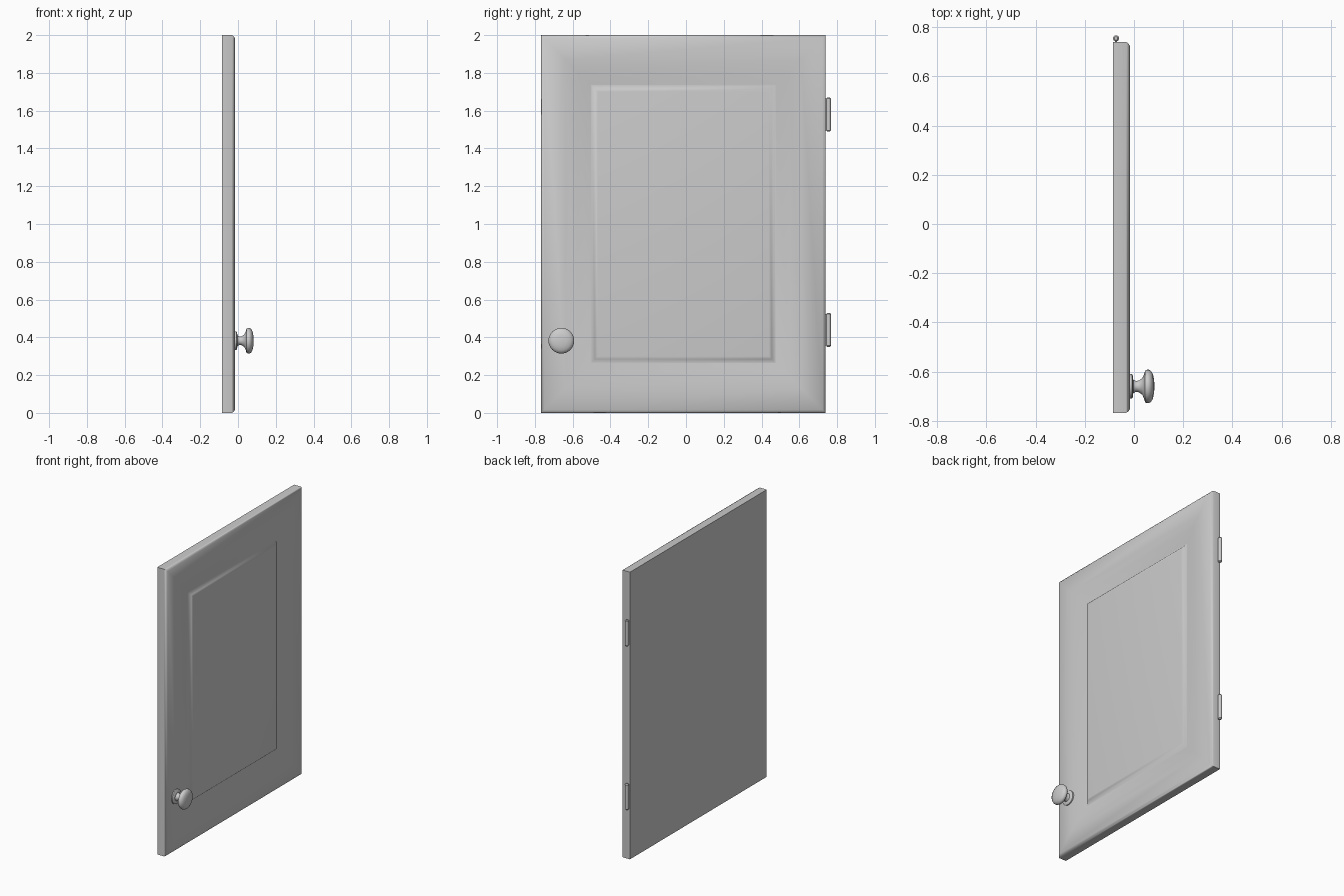
import bpy, bmesh, math

if "Cube" in bpy.data.objects:
    bpy.data.objects.remove(bpy.data.objects["Cube"])

Y0, Y1, Z0, Z1 = -0.767, 0.739, 0.0, 2.0


def finish(bm, name, angle=40):
    bmesh.ops.recalc_face_normals(bm, faces=bm.faces)
    me = bpy.data.meshes.new(name)
    bm.to_mesh(me)
    bm.free()
    ob = bpy.data.objects.new(name, me)
    bpy.context.collection.objects.link(ob)
    bpy.ops.object.select_all(action='DESELECT')
    ob.select_set(True)
    bpy.context.view_layer.objects.active = ob
    bpy.ops.object.shade_smooth_by_angle(angle=math.radians(angle))
    return ob


def lathe(name, profile, place, sides):
    """Revolve (radius, height) points; place maps (a, b, height) to a position."""
    bm = bmesh.new()
    rings = []
    for r, h in profile:
        rings.append([bm.verts.new(place(r * math.cos(t), r * math.sin(t), h))
                      for t in (2 * math.pi * i / sides for i in range(sides))])
    for a, b in zip(rings, rings[1:]):
        for i in range(sides):
            j = (i + 1) % sides
            bm.faces.new((a[i], a[j], b[j], b[i]))
    bm.faces.new(rings[0])
    bm.faces.new(rings[-1])
    return finish(bm, name)


# door: mitred rectangular loops as (inset, x), from flat back to raised panel
profile = [(0, -0.085), (0, -0.032), (0.004, -0.024), (0.016, -0.016),
           (0.13, -0.016), (0.19, -0.022), (0.262, -0.037),
           (0.268, -0.037), (0.285, -0.021), (0.30, -0.019)]
bm = bmesh.new()
loops = [[bm.verts.new((x, y, z)) for y, z in
          ((Y0 + d, Z0 + d), (Y1 - d, Z0 + d), (Y1 - d, Z1 - d), (Y0 + d, Z1 - d))]
         for d, x in profile]
for a, b in zip(loops, loops[1:]):
    for i in range(4):
        j = (i + 1) % 4
        bm.faces.new((a[i], a[j], b[j], b[i]))
bm.faces.new(loops[0])
bm.faces.new(loops[-1])
finish(bm, "door_panel", 50)

# knob turned around the x axis
knob = [(0.05, -0.018), (0.05, -0.009), (0.045, -0.005), (0.028, -0.003),
        (0.022, 0.008), (0.024, 0.02), (0.034, 0.034), (0.05, 0.041),
        (0.064, 0.045), (0.068, 0.053), (0.068, 0.06), (0.063, 0.069),
        (0.05, 0.077), (0.03, 0.081), (0.01, 0.083)]
lathe("knob", knob, lambda a, b, h: (h, -0.66 + a, 0.382 + b), 32)

# hinge barrels with a small leaf joining them to the door edge
for name, zc in (("lower_hinge", 0.44), ("upper_hinge", 1.58)):
    pin = [(0.007, -0.09), (0.0125, -0.084), (0.0125, 0.084), (0.007, 0.09)]
    lathe(name + "_barrel", pin,
          lambda a, b, h: (-0.073 + a, 0.7545 + b, zc + h), 16)
    bm = bmesh.new()
    bmesh.ops.create_cube(bm, size=1)
    for v in bm.verts:
        v.co = (-0.073 + v.co.x * 0.008, 0.743 + v.co.y * 0.02, zc + v.co.z * 0.168)
    finish(bm, name + "_leaf")
